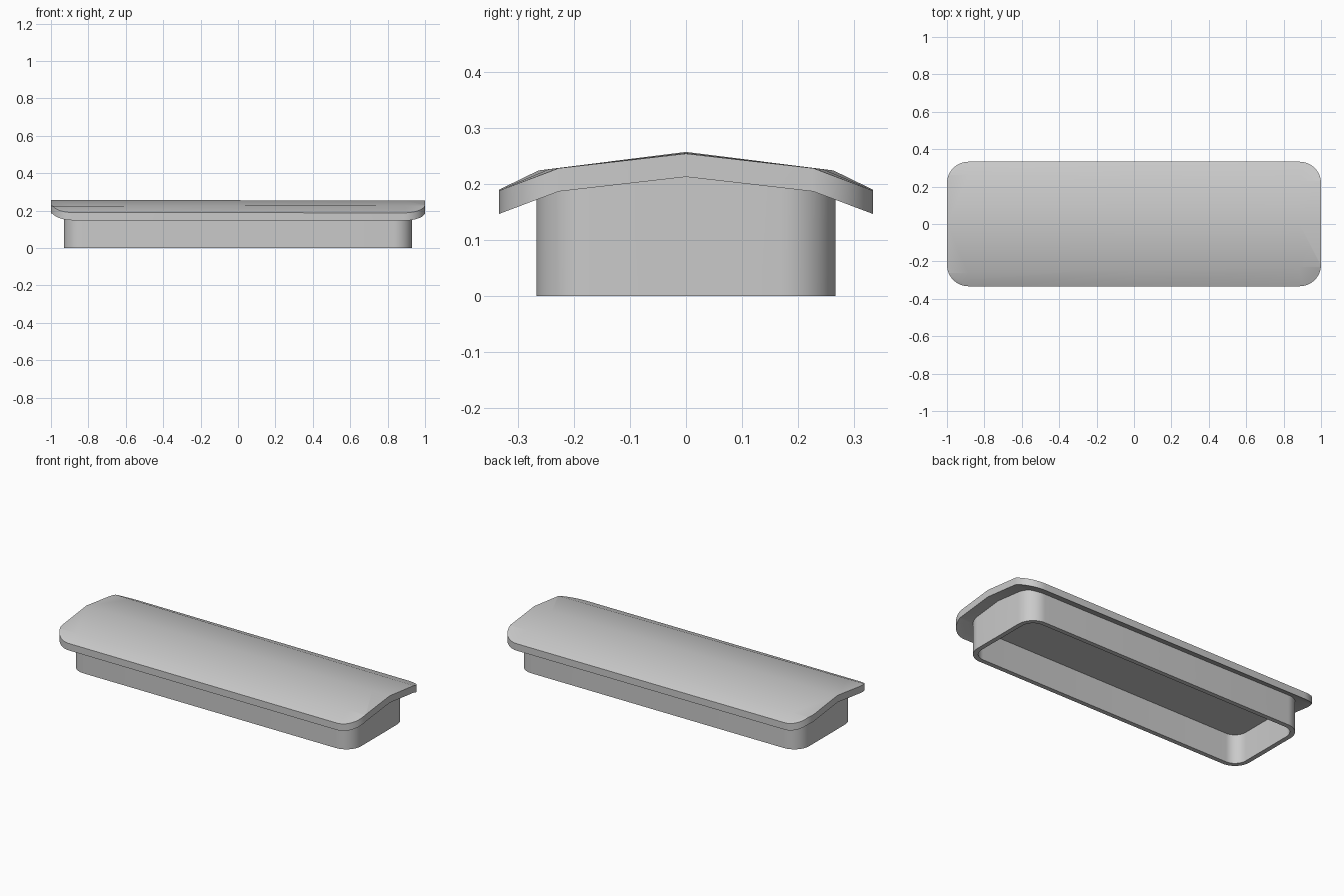
import bpy, bmesh, math
from mathutils import Vector

if "Cube" in bpy.data.objects:
    bpy.data.objects.remove(bpy.data.objects["Cube"])

HALF_X, HALF_Y = 1.0, 0.333
THICK = 0.0415

grey = bpy.data.materials.new("light grey")
grey.use_nodes = True
colour = (0.59, 0.59, 0.59, 1)
grey.diffuse_color = colour
grey.node_tree.nodes["Principled BSDF"].inputs["Base Color"].default_value = colour


def crease(x):
    """Distance of the roof crease from the ridge; it tapers along the length."""
    return 0.245 - 0.018 * x


def roof(x, y):
    """Height of the lid's top: gentle slope to the crease, then a steeper edge."""
    b, zb = crease(x), 0.226 + 0.002 * x
    ridge, edge = 0.2555 - 0.0015 * x, 0.189 - 0.001 * x
    y = abs(y)
    if y < b:
        return ridge + (zb - ridge) * y / b
    return zb + (edge - zb) * (y - b) / (HALF_Y - b)


def outline(hx, hy, r, steps=12):
    """Rounded rectangle, with a point on the ridge at each end."""
    pts = []
    for i, (sx, sy) in enumerate([(1, 1), (-1, 1), (-1, -1), (1, -1)]):
        for k in range(steps + 1):
            a = math.pi / 2 * (i + k / steps)
            pts.append(Vector((sx * (hx - r) + r * math.cos(a),
                               sy * (hy - r) + r * math.sin(a), 0)))
        if i in (1, 3):
            pts.append(Vector((sx * hx, 0, 0)))
    return pts


def finish(name, bm):
    bmesh.ops.recalc_face_normals(bm, faces=bm.faces[:])
    mesh = bpy.data.meshes.new(name)
    bm.to_mesh(mesh)
    bm.free()
    mesh.materials.append(grey)
    obj = bpy.data.objects.new(name, mesh)
    bpy.context.collection.objects.link(obj)
    bpy.ops.object.select_all(action='DESELECT')
    obj.select_set(True)
    bpy.context.view_layer.objects.active = obj
    bpy.ops.object.shade_smooth_by_angle(angle=math.radians(30))


# Lid: rounded plate cut along ridge and creases, bent to the roof and thickened
bm = bmesh.new()
bm.faces.new([bm.verts.new(p) for p in outline(HALF_X, HALF_Y, 0.115)])
cuts = [((0, 0, 0), (0, 1, 0))]
cuts += [((0, s * crease(0), 0), (0.018, s, 0)) for s in (1, -1)]
cuts += [((x, 0, 0), (1, 0, 0)) for x in (-0.885, 0, 0.885)]
for co, no in cuts:
    bmesh.ops.bisect_plane(bm, geom=bm.verts[:] + bm.edges[:] + bm.faces[:],
                           plane_co=co, plane_no=no, dist=1e-5)
for v in bm.verts:
    v.co.z = roof(v.co.x, v.co.y) - THICK
grown = bmesh.ops.extrude_face_region(bm, geom=bm.faces[:], use_keep_orig=True)
for g in grown["geom"]:
    if isinstance(g, bmesh.types.BMVert):
        g.co.z += THICK
finish("lid", bm)

# Skirt: rounded wall set into the lid, hollow below a flat ceiling
WALL, CEILING = 0.027, 0.172
bm = bmesh.new()
rings = []
for inset, height in ((0, None), (0, 0), (WALL, 0), (WALL, CEILING)):
    ring = []
    for p in outline(0.931 - inset, 0.267 - inset, 0.1 - inset):
        z = roof(p.x, p.y) - THICK + 0.012 if height is None else height
        ring.append(bm.verts.new((p.x, p.y, z)))
    rings.append(ring)
n = len(rings[0])
for a, b in zip(rings, rings[1:]):
    for i in range(n):
        j = (i + 1) % n
        bm.faces.new((a[i], a[j], b[j], b[i]))
bm.faces.new(rings[0])
bm.faces.new(rings[-1])
finish("skirt", bm)
